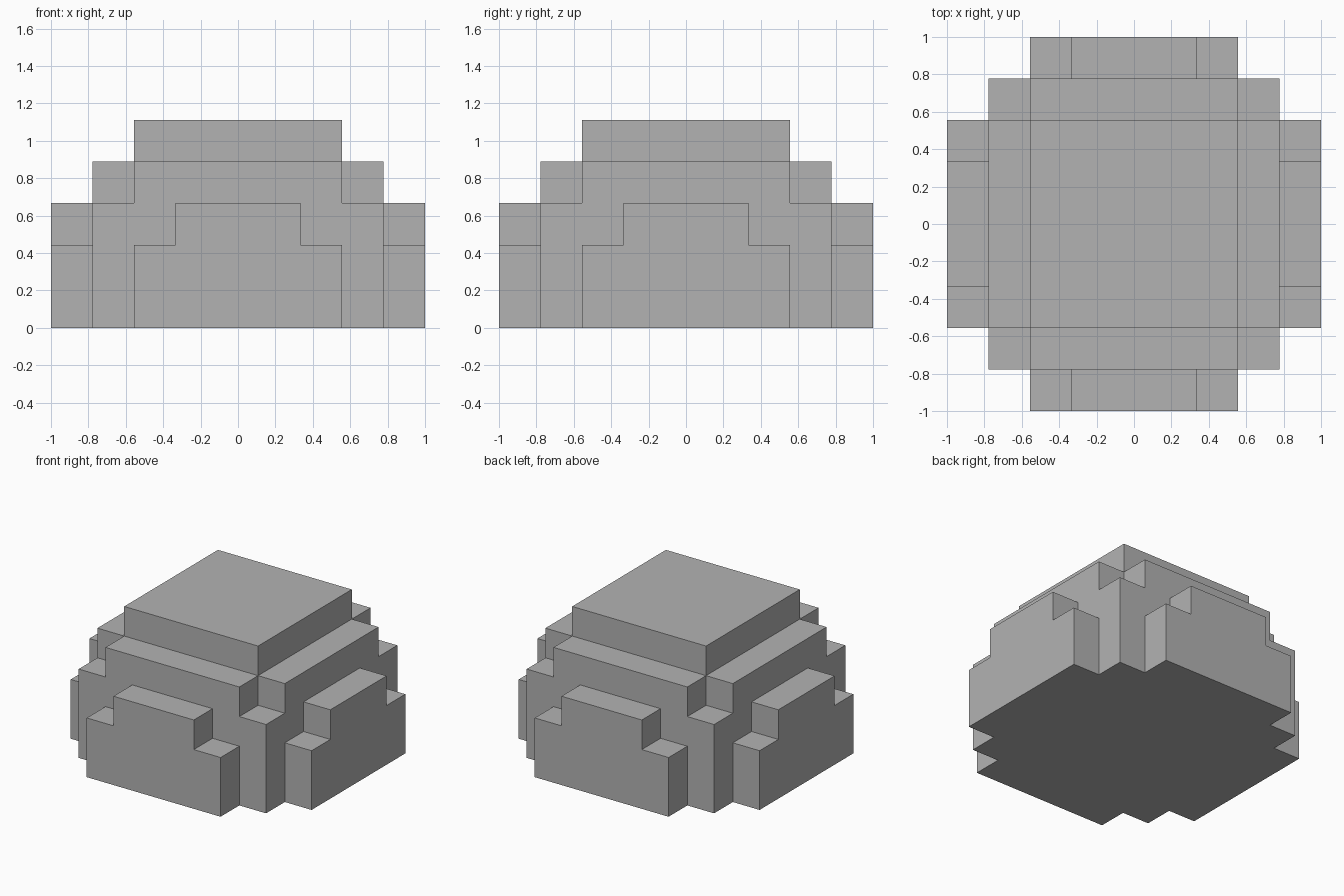
import bpy
import bmesh
from mathutils import Vector

if "Cube" in bpy.data.objects:
    bpy.data.objects.remove(bpy.data.objects["Cube"], do_unlink=True)

U = 2 / 9  # edge length of one block

# Half-widths, in blocks, of the boxes that step up to form the dome: x, y, height
BOXES = [(2.5, 2.5, 5), (3.5, 2.5, 4), (3.5, 3.5, 3), (4.5, 1.5, 3), (4.5, 2.5, 2)]


def column_height(i, j):
    """Height in blocks of the column at cell i, j (same along both axes)."""
    return max((h for a, b, h in BOXES
                if (abs(i) < a and abs(j) < b) or (abs(i) < b and abs(j) < a)),
               default=0)


def is_solid(cell):
    i, j, k = cell
    return 0 <= k < column_height(i, j)


def add_face(bm, cell, axis, side):
    """Add the square on one side of a block, wound to face outwards."""
    centre = Vector(cell) + Vector((0, 0, 0.5))
    n, s, t = Vector(), Vector(), Vector()
    n[axis] = side / 2
    s[(axis + 1) % 3] = side / 2
    t[(axis + 2) % 3] = 0.5
    corners = (-s - t, s - t, s + t, t - s)
    bm.faces.new([bm.verts.new((centre + n + c) * U) for c in corners])


# Outer skin of the stepped dome
bm = bmesh.new()
for i in range(-4, 5):
    for j in range(-4, 5):
        for k in range(column_height(i, j)):
            for axis in range(3):
                for side in (-1, 1):
                    neighbour = [i, j, k]
                    neighbour[axis] += side
                    if not is_solid(neighbour):
                        add_face(bm, (i, j, k), axis, side)

# Join the squares into large flat faces
bmesh.ops.remove_doubles(bm, verts=bm.verts, dist=0.001)
bmesh.ops.dissolve_limit(bm, angle_limit=0.01, verts=bm.verts, edges=bm.edges)
bmesh.ops.recalc_face_normals(bm, faces=bm.faces)

mesh = bpy.data.meshes.new("stepped_dome")
bm.to_mesh(mesh)
bm.free()
dome = bpy.data.objects.new("stepped_dome", mesh)
bpy.context.collection.objects.link(dome)

# Plain grey
grey = bpy.data.materials.new("grey")
grey.use_nodes = True
grey.diffuse_color = (0.45, 0.45, 0.45, 1)
grey.node_tree.nodes["Principled BSDF"].inputs["Base Color"].default_value = grey.diffuse_color
mesh.materials.append(grey)
